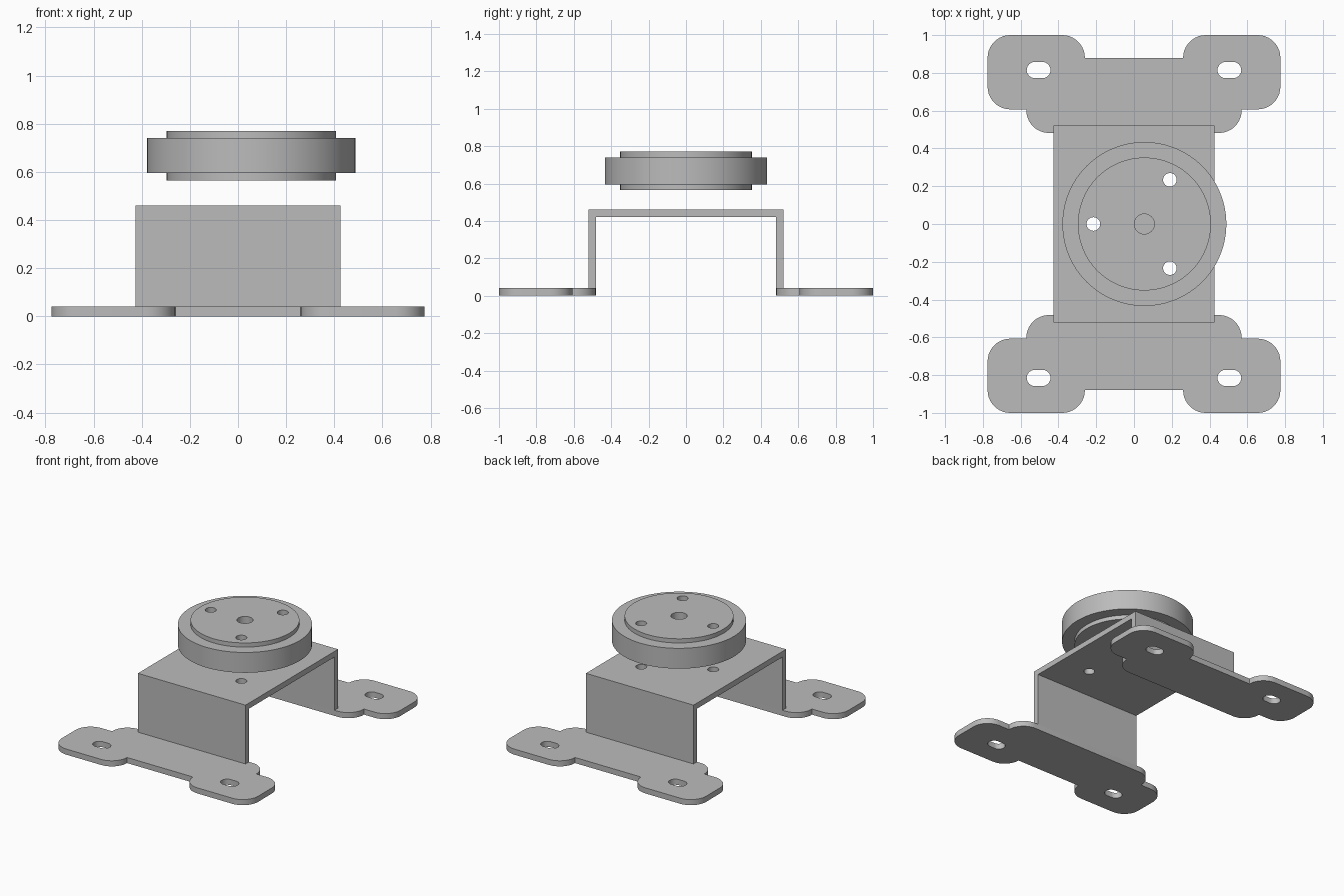
import bpy, bmesh
from math import sin, cos, pi, tau, radians
from mathutils import Vector, Matrix

cube = bpy.data.objects.get("Cube")
if cube:
    bpy.data.objects.remove(cube, do_unlink=True)

grey = bpy.data.materials.new("plain grey metal")
grey.use_nodes = True
grey.diffuse_color = (0.5, 0.5, 0.5, 1)
grey.node_tree.nodes["Principled BSDF"].inputs["Base Color"].default_value = (0.5, 0.5, 0.5, 1)

PUCK_X = 0.055
THICK = 0.04
ALONG_X = Matrix(((0, 0, 1, 0), (1, 0, 0, 0), (0, 1, 0, 0), (0, 0, 0, 1)))


def make_object(name, bm):
    bmesh.ops.recalc_face_normals(bm, faces=bm.faces)
    mesh = bpy.data.meshes.new(name)
    bm.to_mesh(mesh)
    bm.free()
    mesh.materials.append(grey)
    obj = bpy.data.objects.new(name, mesh)
    bpy.context.collection.objects.link(obj)
    return obj


def prism(name, outline, low, high, matrix=Matrix()):
    """Extrude a flat outline from low to high."""
    bm = bmesh.new()
    base = bm.faces.new([bm.verts.new((x, y, low)) for x, y in outline])
    top = bmesh.ops.extrude_face_region(bm, geom=[base])["geom"]
    bmesh.ops.translate(bm, vec=(0, 0, high - low),
                        verts=[v for v in top if isinstance(v, bmesh.types.BMVert)])
    bm.transform(matrix)
    return make_object(name, bm)


def circle(x, y, radius, steps=32):
    return [(x + radius * cos(tau * i / steps), y + radius * sin(tau * i / steps))
            for i in range(steps)]


def slot(x, y, half_length, radius, steps=12):
    """Outline of a slot with round ends."""
    shift = half_length - radius
    return [(x + side * (shift + radius * cos(a)), y + side * radius * sin(a))
            for side in (1, -1)
            for a in (pi * i / steps - pi / 2 for i in range(steps + 1))]


def rounded(corners, steps=10):
    """Round the square corners that have a radius."""
    result = []
    for i, (x, y, r) in enumerate(corners):
        p = Vector((x, y))
        if not r:
            result.append(p)
            continue
        to_prev = (Vector(corners[i - 1][:2]) - p).normalized()
        to_next = (Vector(corners[(i + 1) % len(corners)][:2]) - p).normalized()
        centre = p + r * (to_prev + to_next)
        for s in range(steps + 1):
            t = pi / 2 * s / steps
            result.append(centre - r * (to_next * cos(t) + to_prev * sin(t)))
    return result


def cut(obj, outlines):
    """Cut vertical through holes, then remove the cutters."""
    for outline in outlines:
        cutter = prism("hole_cutter", outline, -0.1, 1)
        cutter.hide_render = True
        mod = obj.modifiers.new("hole", 'BOOLEAN')
        mod.operation, mod.solver, mod.object = 'DIFFERENCE', 'EXACT', cutter
        bpy.context.view_layer.objects.active = obj
        bpy.ops.object.modifier_apply(modifier=mod.name)
        bpy.data.objects.remove(cutter, do_unlink=True)


# Three bolt holes shared by the bracket and the puck
bolt_holes = [circle(PUCK_X + 0.27 * cos(a), 0.27 * sin(a), 0.036)
              for a in (pi / 3, pi, -pi / 3)]

# U-shaped bracket
outer, inner, top = 0.522, 0.482, 0.46
profile = [(-outer, THICK), (-inner, THICK), (-inner, top - THICK), (inner, top - THICK),
           (inner, THICK), (outer, THICK), (outer, top), (-outer, top)]
bracket = prism("bracket", profile, -0.425, 0.425, ALONG_X)
cut(bracket, bolt_holes)
parts = [bracket]

# Mounting feet with rounded lobes and slots
R = 0.12
half = [(0.57, inner, R), (0.57, 0.607, 0), (0.775, 0.607, R),
        (0.775, 1, R), (0.26, 1, R), (0.26, 0.88, 0)]
foot_outline = rounded(half + [(-x, y, r) for x, y, r in reversed(half)])
for name, side in (("back_foot", 1), ("front_foot", -1)):
    foot = prism(name, [(side * x, side * y) for x, y in foot_outline], 0, THICK)
    cut(foot, [slot(x, side * 0.815, 0.063, 0.043) for x in (-0.505, 0.505)])
    parts.append(foot)

# Stepped round puck
bm = bmesh.new()
steps = [(0.352, 0.565), (0.352, 0.595), (0.434, 0.595),
         (0.434, 0.74), (0.352, 0.74), (0.352, 0.77)]
rings = [[bm.verts.new((x, y, z)) for x, y in circle(PUCK_X, 0, r, 96)] for r, z in steps]
for low, high in zip(rings, rings[1:]):
    for i in range(len(low)):
        bm.faces.new((low[i - 1], low[i], high[i], high[i - 1]))
bm.faces.new(rings[0])
bm.faces.new(rings[-1])
puck = make_object("puck", bm)
cut(puck, bolt_holes + [circle(PUCK_X, 0, 0.053)])
parts.append(puck)

# Smooth curved sides, keep edges sharp
bpy.ops.object.select_all(action='DESELECT')
for part in parts:
    part.select_set(True)
bpy.context.view_layer.objects.active = bracket
bpy.ops.object.shade_smooth_by_angle(angle=radians(30))
